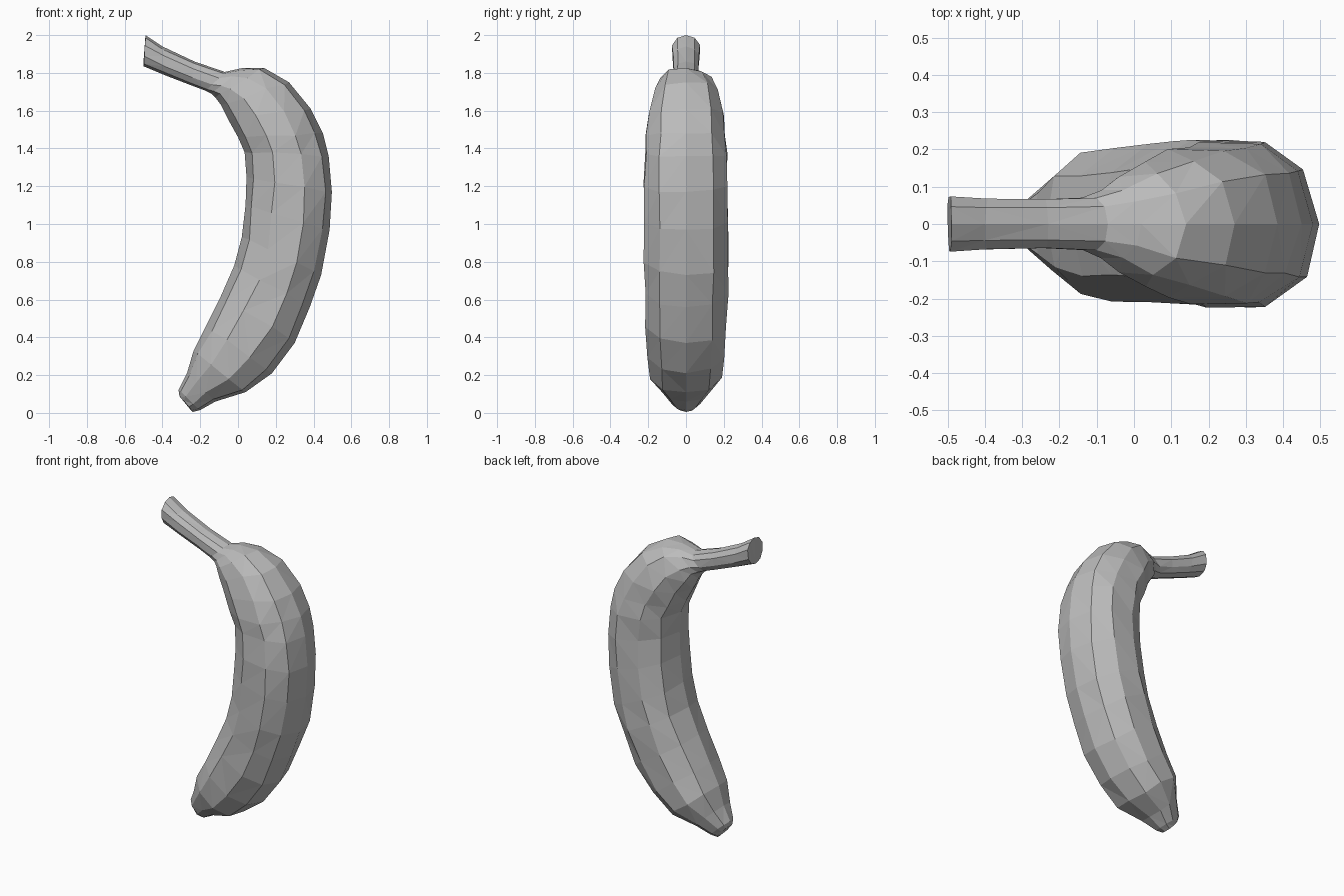
import bpy, bmesh, math, random
from mathutils import Vector

cube = bpy.data.objects.get("Cube")
if cube:
    bpy.data.objects.remove(cube, do_unlink=True)

random.seed(4)
SIDES = 10

skin = bpy.data.materials.new("plain grey")
skin.use_nodes = True
grey = (0.5, 0.5, 0.5, 1)
skin.diffuse_color = grey
skin.node_tree.nodes["Principled BSDF"].inputs["Base Color"].default_value = grey

# Cross-sections from blossom tip to stem end:
# inner x, inner z, outer x, outer z, half width
SECTIONS = [
    (-.31, .09, -.24, .005, .05),
    (-.315, .12, -.2, .015, .075),
    (-.27, .21, -.12, .06, .125),
    (-.235, .33, .04, .11, .185),
    (-.17, .46, .18, .21, .205),
    (-.09, .62, .3, .37, .215),
    (-.02, .78, .38, .56, .22),
    (.02, .93, .44, .73, .22),
    (.04, 1.1, .485, .97, .22),
    (.045, 1.25, .497, 1.17, .22),
    (.035, 1.38, .48, 1.36, .215),
    (0, 1.46, .45, 1.48, .21),
    (-.05, 1.55, .385, 1.61, .195),
    (-.09, 1.63, .27, 1.75, .17),
    (-.12, 1.67, .14, 1.825, .13),
    (-.14, 1.69, .02, 1.825, .09),
    (-.17, 1.705, -.07, 1.805, .072),
    (-.25, 1.735, -.23, 1.86, .066),
    (-.38, 1.785, -.4, 1.94, .068),
    (-.5, 1.835, -.49, 2.0, .073),
]


def rounded(value):
    """Push a circle coordinate outwards for a slightly boxy section."""
    return math.copysign(abs(value) ** .87, value)


def add_ring(bm, section, wobble):
    ix, iz, ox, oz, width = section
    inner, outer = Vector((ix, 0, iz)), Vector((ox, 0, oz))
    middle, reach = (inner + outer) / 2, (outer - inner) / 2
    ring = []
    for i in range(SIDES):
        angle = math.tau * i / SIDES
        u, v = math.cos(angle), math.sin(angle)
        if abs(v) < .01:
            v = 0
        point = middle + reach * rounded(u)
        point.y = width * rounded(v) / rounded(math.sin(math.tau * .2))
        if v:
            point += Vector([random.uniform(-wobble, wobble) for _ in "xyz"])
        ring.append(bm.verts.new(point))
    return ring


# Fruit and stem as one continuous skin
bm = bmesh.new()
last = len(SECTIONS) - 1
rings = [add_ring(bm, s, .007 if 2 < n < 15 else .002)
         for n, s in enumerate(SECTIONS)]
for low, high in zip(rings, rings[1:]):
    for i in range(SIDES):
        j = (i + 1) % SIDES
        bm.faces.new((low[i], low[j], high[j], high[i]))
bm.faces.new(rings[0])
bm.faces.new(rings[last])
bmesh.ops.triangulate(bm, faces=bm.faces[:], quad_method='SHORT_EDGE')
bmesh.ops.recalc_face_normals(bm, faces=bm.faces[:])

mesh = bpy.data.meshes.new("banana")
bm.to_mesh(mesh)
bm.free()
mesh.materials.append(skin)
banana = bpy.data.objects.new("banana", mesh)
bpy.context.collection.objects.link(banana)
